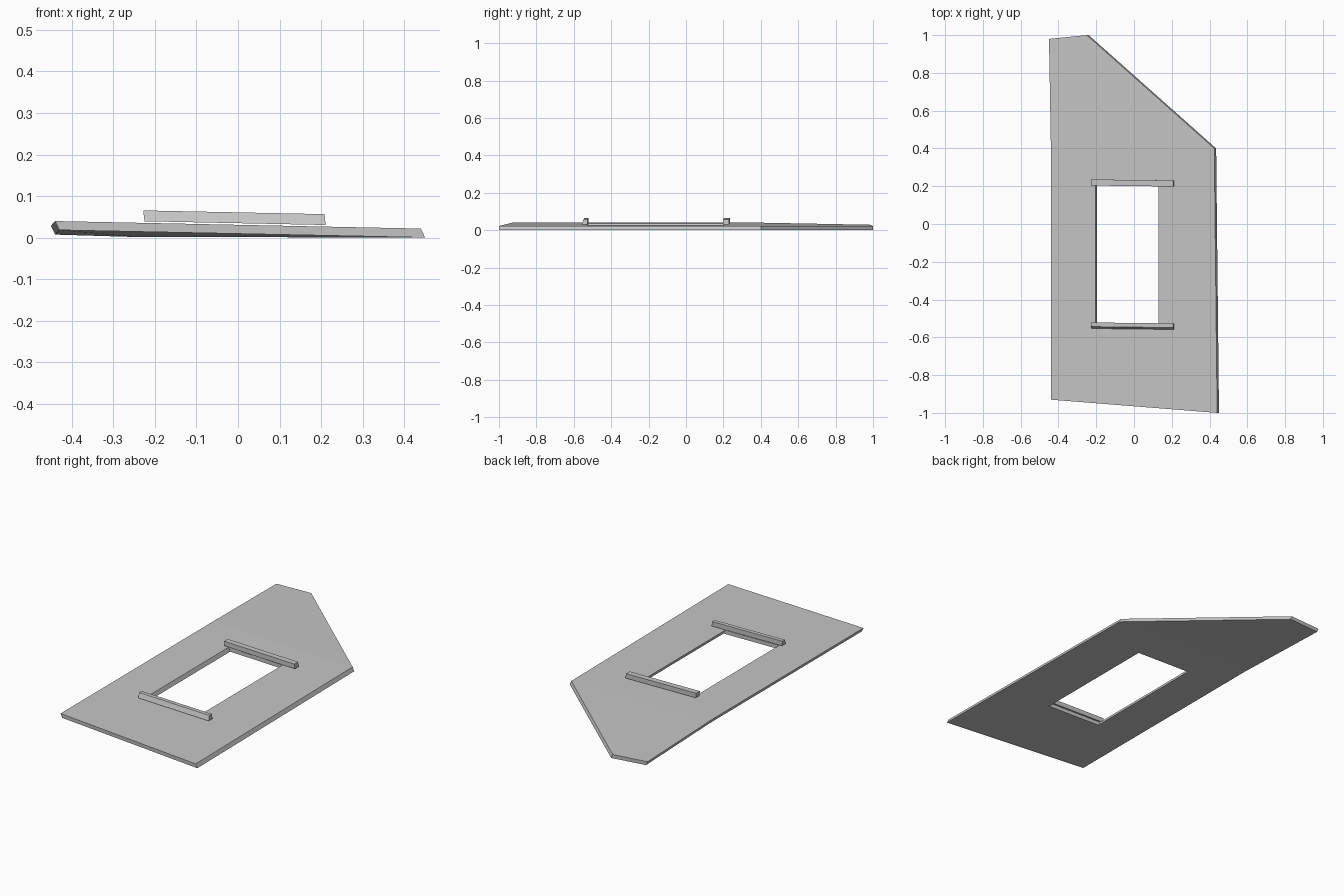
import bpy
import bmesh
from mathutils import Vector

cube = bpy.data.objects.get("Cube")
if cube:
    bpy.data.objects.remove(cube, do_unlink=True)

grey = bpy.data.materials.new("plain grey")
grey.use_nodes = True
colour = (0.56, 0.56, 0.56, 1)
grey.diffuse_color = colour
grey.node_tree.nodes["Principled BSDF"].inputs["Base Color"].default_value = colour


def surface(x):
    """Height of the tilted panel top."""
    return 0.031 - 0.0205 * x


def finish(bm, name):
    bmesh.ops.recalc_face_normals(bm, faces=bm.faces)
    mesh = bpy.data.meshes.new(name)
    bm.to_mesh(mesh)
    bm.free()
    mesh.materials.append(grey)
    obj = bpy.data.objects.new(name, mesh)
    bpy.context.collection.objects.link(obj)
    return obj


# Panel: ring of faces around the window opening, plus a drooping cut-off tail
bm = bmesh.new()
outer = [bm.verts.new((x, y, surface(x))) for x, y in
         ((-0.44, -0.93), (0.44, -1), (0.425, 0.4), (-0.44, 0.4))]
inner = [bm.verts.new((x, y, surface(x))) for x, y in
         ((-0.205, -0.525), (0.13, -0.53), (0.13, 0.205), (-0.205, 0.21))]
for i in range(4):
    j = (i + 1) % 4
    bm.faces.new((outer[i], outer[j], inner[j], inner[i]))
tail_right = bm.verts.new((-0.25, 1, 0.023))
tail_left = bm.verts.new((-0.45, 0.98, 0.029))
bm.faces.new((outer[3], outer[2], tail_right, tail_left))

# Thickness, slightly sheared sideways
result = bmesh.ops.extrude_face_region(bm, geom=list(bm.faces), use_keep_orig=True)
lower = [g for g in result["geom"] if isinstance(g, bmesh.types.BMVert)]
bmesh.ops.translate(bm, verts=lower, vec=Vector((0.01, 0, -0.0215)))
for v in bm.verts:
    v.co.z = max(v.co.z, 0)
finish(bm, "window_panel")


# Rails across the two ends of the opening
def rail(name, y, lean):
    bm = bmesh.new()
    bmesh.ops.create_cube(bm, size=1)
    for v in bm.verts:
        sx, sy, sz = (1 if c > 0 else -1 for c in v.co)
        x = -0.007 + 0.218 * sx
        top = sz > 0
        v.co = (x - (0.003 if top else 0),
                y + 0.016 * sy - 0.012 * x + (lean if top and sy < 0 else 0),
                surface(x) + 0.004 + (0.026 if top else 0))
    finish(bm, name)


rail("front_rail", -0.54, 0.01)
rail("rear_rail", 0.217, 0)
